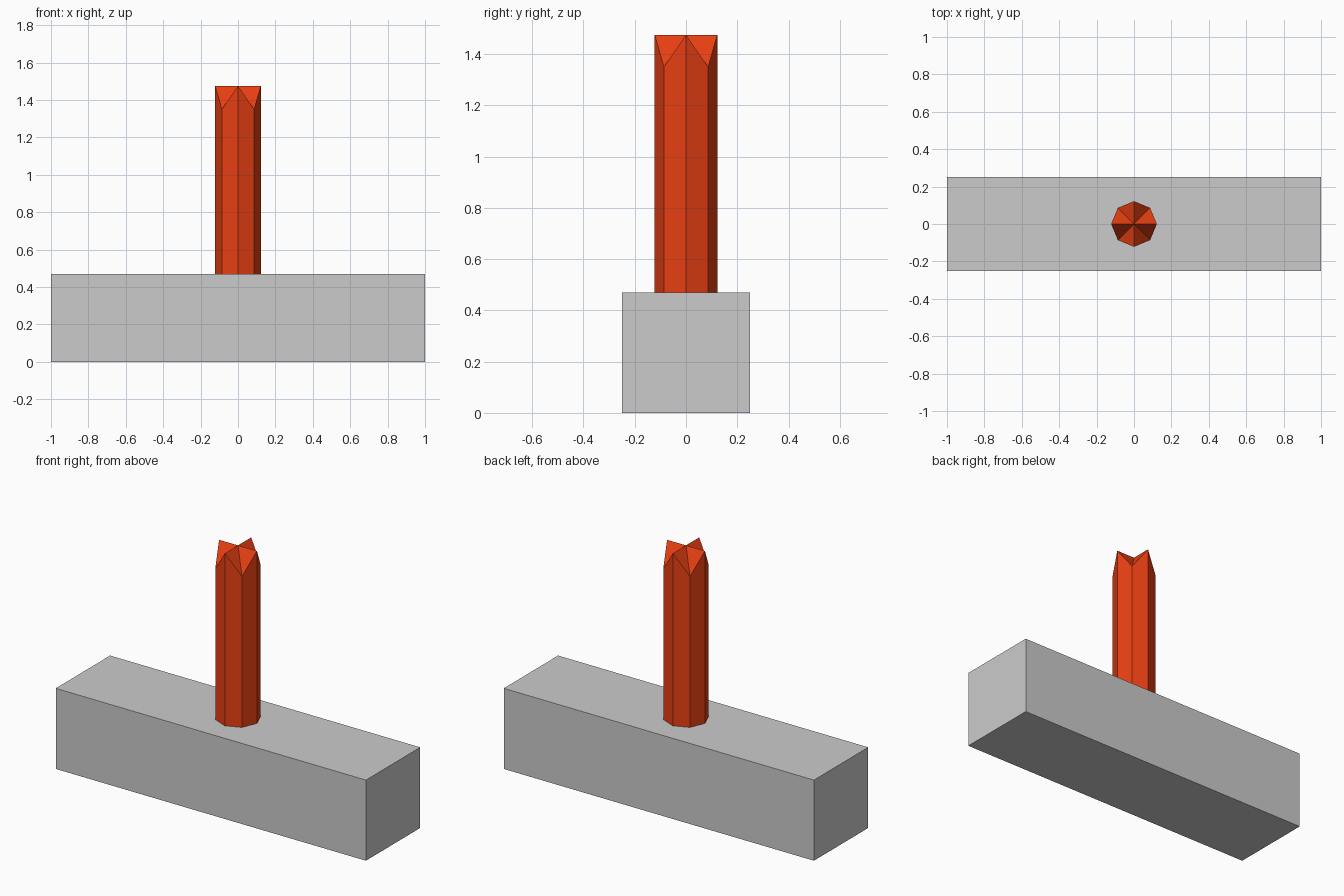
import bpy, bmesh
from math import sin, cos, pi

if "Cube" in bpy.data.objects:
    bpy.data.objects.remove(bpy.data.objects["Cube"])

BASE_H, TOP, NOTCH, R = 0.47, 1.475, 1.35, 0.122


def make_object(name, bm):
    bmesh.ops.recalc_face_normals(bm, faces=bm.faces)
    mesh = bpy.data.meshes.new(name)
    bm.to_mesh(mesh)
    bm.free()
    obj = bpy.data.objects.new(name, mesh)
    bpy.context.collection.objects.link(obj)
    return obj


# Base block
bm = bmesh.new()
bmesh.ops.create_cube(bm, size=1)
bmesh.ops.scale(bm, vec=(2, 0.5, BASE_H), verts=bm.verts)
bmesh.ops.translate(bm, vec=(0, 0, BASE_H / 2), verts=bm.verts)
make_object("base_block", bm)

# Octagonal post with a cross-ridged top: corners alternate high and low
bm = bmesh.new()
lower, upper = [], []
for i in range(8):
    x, y = R * cos(i * pi / 4), R * sin(i * pi / 4)
    lower.append(bm.verts.new((x, y, BASE_H)))
    upper.append(bm.verts.new((x, y, NOTCH if i % 2 else TOP)))
centre = bm.verts.new((0, 0, TOP))
bm.faces.new(lower[::-1])
for i in range(8):
    j = (i + 1) % 8
    high, low = (j, i) if i % 2 else (i, j)
    bm.faces.new((lower[i], lower[j], upper[j], upper[i]))
    bm.faces.new((upper[i], upper[j], centre))
post = make_object("post", bm)

# Post colour
red = bpy.data.materials.new("orange_red")
red.diffuse_color = (0.8, 0.05, 0.006, 1)
red.use_nodes = True
red.node_tree.nodes["Principled BSDF"].inputs["Base Color"].default_value = red.diffuse_color
post.data.materials.append(red)
